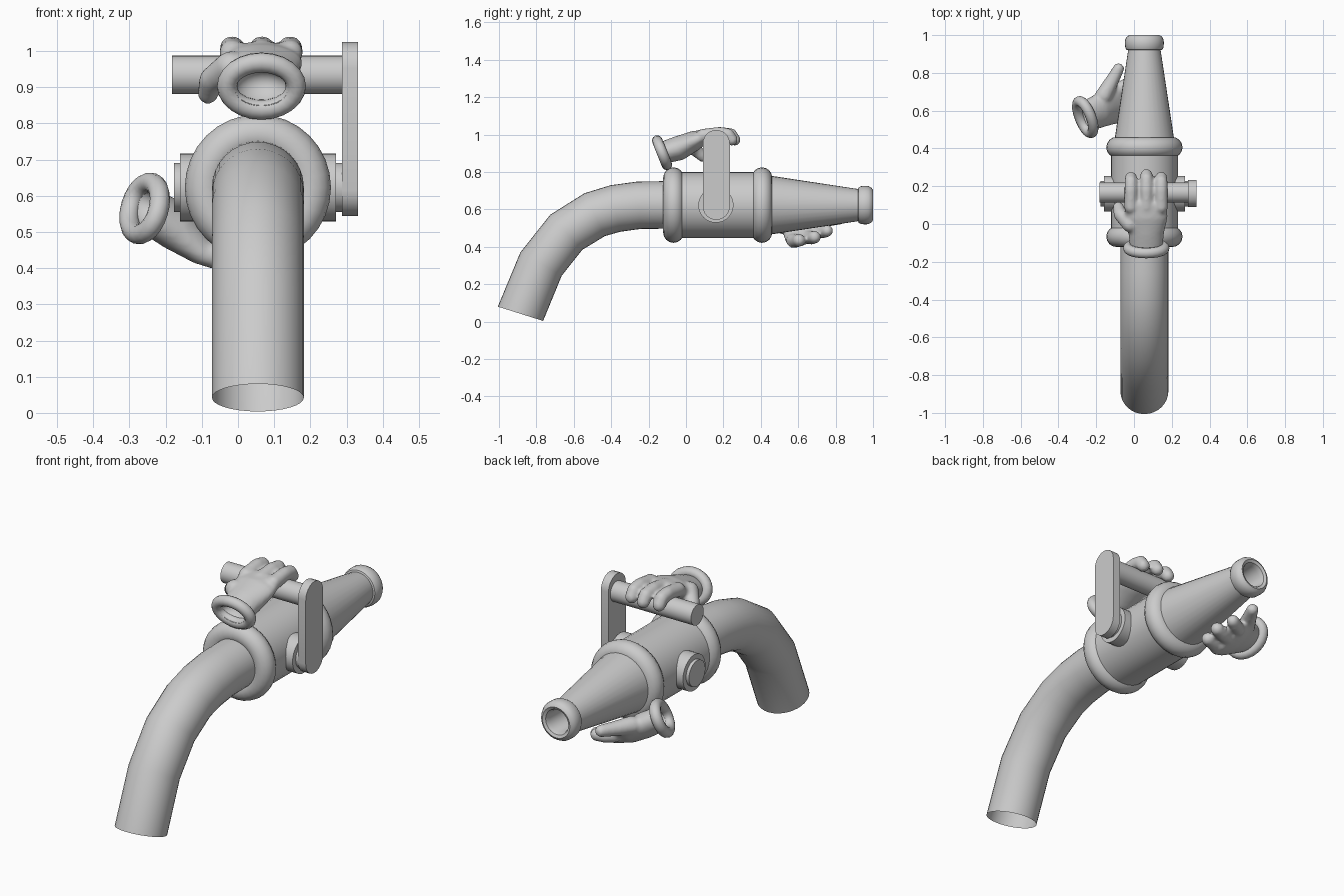
import bpy, bmesh, math
from mathutils import Vector, Matrix

if "Cube" in bpy.data.objects:
    bpy.data.objects.remove(bpy.data.objects["Cube"])

CX, CZ = 0.055, 0.623          # nozzle axis
TAU = math.tau


def make(name, bm, angle=40):
    bmesh.ops.recalc_face_normals(bm, faces=bm.faces[:])
    me = bpy.data.meshes.new(name)
    bm.to_mesh(me)
    bm.free()
    ob = bpy.data.objects.new(name, me)
    bpy.context.collection.objects.link(ob)
    bpy.ops.object.select_all(action='DESELECT')
    ob.select_set(True)
    bpy.context.view_layer.objects.active = ob
    bpy.ops.object.shade_smooth_by_angle(angle=math.radians(angle))
    return ob


def loft(name, rings, closed=False, caps=(False, False)):
    bm = bmesh.new()
    vs = [[bm.verts.new(p) for p in r] for r in rings]
    n = len(vs[0])
    for i in range(len(vs) if closed else len(vs) - 1):
        a, b = vs[i], vs[(i + 1) % len(vs)]
        for j in range(n):
            k = (j + 1) % n
            bm.faces.new((a[j], a[k], b[k], b[j]))
    if caps[0]:
        bm.faces.new(vs[0])
    if caps[1]:
        bm.faces.new(vs[-1])
    return make(name, bm)


def lathe(name, profile, n=32, **kw):
    return loft(name, [[(CX + r * math.cos(TAU * j / n), y, CZ + r * math.sin(TAU * j / n))
                        for j in range(n)] for y, r in profile], **kw)


def rod_x(name, x0, x1, y, z, r, n=32):
    return loft(name, [[(x, y + r * math.cos(TAU * j / n), z + r * math.sin(TAU * j / n))
                        for j in range(n)] for x in (x0, x1)], caps=(True, True))


# Bent hose, open at the lower end
path = [(-.885, .042), (-.775, .308), (-.64, .478), (-.488, .572),
        (-.377, .605), (-.253, .622), (-.05, .625)]
rings = []
for i, p in enumerate(path):
    a, b = Vector(path[max(i - 1, 0)]), Vector(path[min(i + 1, len(path) - 1)])
    t = (b - a).normalized()
    if i == 0:
        t = Vector((.30, .954))
    rings.append([(CX + .127 * math.cos(TAU * j / 32),
                   p[0] - t.y * .127 * math.sin(TAU * j / 32),
                   p[1] + t.x * .127 * math.sin(TAU * j / 32)) for j in range(32)])
loft("hose", rings)

# Valve body, collars and tapered nozzle
lathe("valve_body", [(-.06, .177), (.40, .177)], caps=(True, True))
for name, y in (("rear_collar", -.067), ("front_collar", .406)):
    lathe(name, [(y + .055 * math.cos(TAU * k / 16), .146 + .056 * math.sin(TAU * k / 16))
                 for k in range(16)], closed=True)
lathe("nozzle", [(.40, .165), (.92, .086), (.923, .095), (.935, .101), (.955, .103),
                 (.975, .102), (.992, .093), (1.0, .08), (.993, .066), (.97, .058),
                 (.78, .058)], caps=(True, True))

# Pivot discs, lever plate and grip bar
rod_x("pivot_flange", -.16, .271, .16, CZ, .094)
rod_x("pivot_cap", -.177, .29, .16, CZ, .068)
outline = []
for cz, start in ((.953, 0), (.616, math.pi)):
    outline += [(.162 + .072 * math.cos(start + math.pi * k / 12),
                 cz + .072 * math.sin(start + math.pi * k / 12)) for k in range(13)]
loft("lever_plate", [[(x, y, z) for y, z in outline] for x in (.287, .331)], caps=(True, True))
rod_x("grip_bar", -.182, .29, .166, .934, .053)


def glove(name, cuff, fwd, wide, palm, digits):
    """Rounded glove fused from blended balls, with a hollow elliptical cuff."""
    N, W = Vector(fwd).normalized(), Vector(wide).normalized()
    T = N.cross(W)
    rot = Matrix((W, N, T)).transposed().to_4x4()
    bm = bmesh.new()

    def ball(c, size):
        bmesh.ops.create_uvsphere(bm, u_segments=20, v_segments=12, radius=1,
                                  matrix=Matrix.Translation(c) @ rot @ Matrix.Diagonal((*size, 1)))

    def chain(keys, steps):
        for a, b in zip(keys, keys[1:]):
            for s in range(steps + 1):
                f = s / steps
                v = [p + (q - p) * f for p, q in zip(a, b)]
                w, t = v[3], v[-1]
                ball(v[:3], (w, min(w, t), t))

    chain(palm, 6)
    for d in digits:
        chain(d, 7)
    hand = make(name, bm)
    m = hand.modifiers.new("fuse", 'REMESH')
    m.mode, m.voxel_size, m.use_smooth_shade = 'VOXEL', .009, True
    m = hand.modifiers.new("soften", 'SMOOTH')
    m.factor, m.iterations = .5, 5

    # Cutter that hollows the wrist
    C = Vector(cuff)
    bm = bmesh.new()
    bmesh.ops.create_uvsphere(bm, u_segments=24, v_segments=16, radius=1,
                              matrix=Matrix.Translation(C - N * .02) @ rot
                              @ Matrix.Diagonal((.074, .075, .05, 1)))
    cut = make(name + "_cutter", bm)
    cut.hide_render = True
    cut.hide_set(True)
    m = hand.modifiers.new("hollow", 'BOOLEAN')
    m.object, m.operation = cut, 'DIFFERENCE'

    # Rolled cuff
    rr = []
    for j in range(24):
        a = TAU * j / 24
        o = W * math.cos(a) + T * math.sin(a)
        base = C + W * .095 * math.cos(a) + T * .07 * math.sin(a)
        rr.append([base + o * .028 * math.cos(TAU * k / 12) + N * .028 * math.sin(TAU * k / 12)
                   for k in range(12)])
    loft(name + "_cuff", rr, closed=True)


# Upper glove gripping the lever bar
fingers = [[(x, .09, .995, .036), (x, .18, 1.007, .035), (x, .225 + e, 1.0, .034),
            (x, .245 + e, .972, .032)] for x, e in ((-.016, 0), (.066, .015), (.144, 0))]
thumb = [(-.02, 0, .955, .045), (-.072, .05, .92, .036), (-.083, .09, .882, .029)]
glove("upper_glove", (.065, -.128, .903), (0, .93, .37), (1, 0, 0),
      [(.065, -.115, .905, .088, .06), (.065, -.04, .927, .096, .066),
       (.065, .04, .965, .115, .054), (.062, .10, .99, .112, .036)],
      fingers + [thumb])

# Lower glove supporting the nozzle
fingers = [[(-.07, .57, .435, .036), (-.02, .592, .432, .036), (.025, .605, .435, .034)],
           [(-.07, .645, .453, .036), (-.01, .672, .448, .036), (.035, .688, .452, .034)],
           [(-.08, .71, .483, .036), (-.045, .735, .481, .035), (-.01, .755, .485, .032)]]
thumb = [(-.16, .68, .545, .045), (-.115, .76, .545, .036), (-.082, .822, .548, .030)]
glove("lower_glove", (-.258, .566, .565), (.82, .42, -.38), (-.22, .85, .47),
      [(-.245, .572, .558, .088, .06), (-.18, .60, .52, .096, .063),
       (-.12, .63, .48, .115, .05), (-.07, .645, .455, .112, .036)],
      fingers + [thumb])
